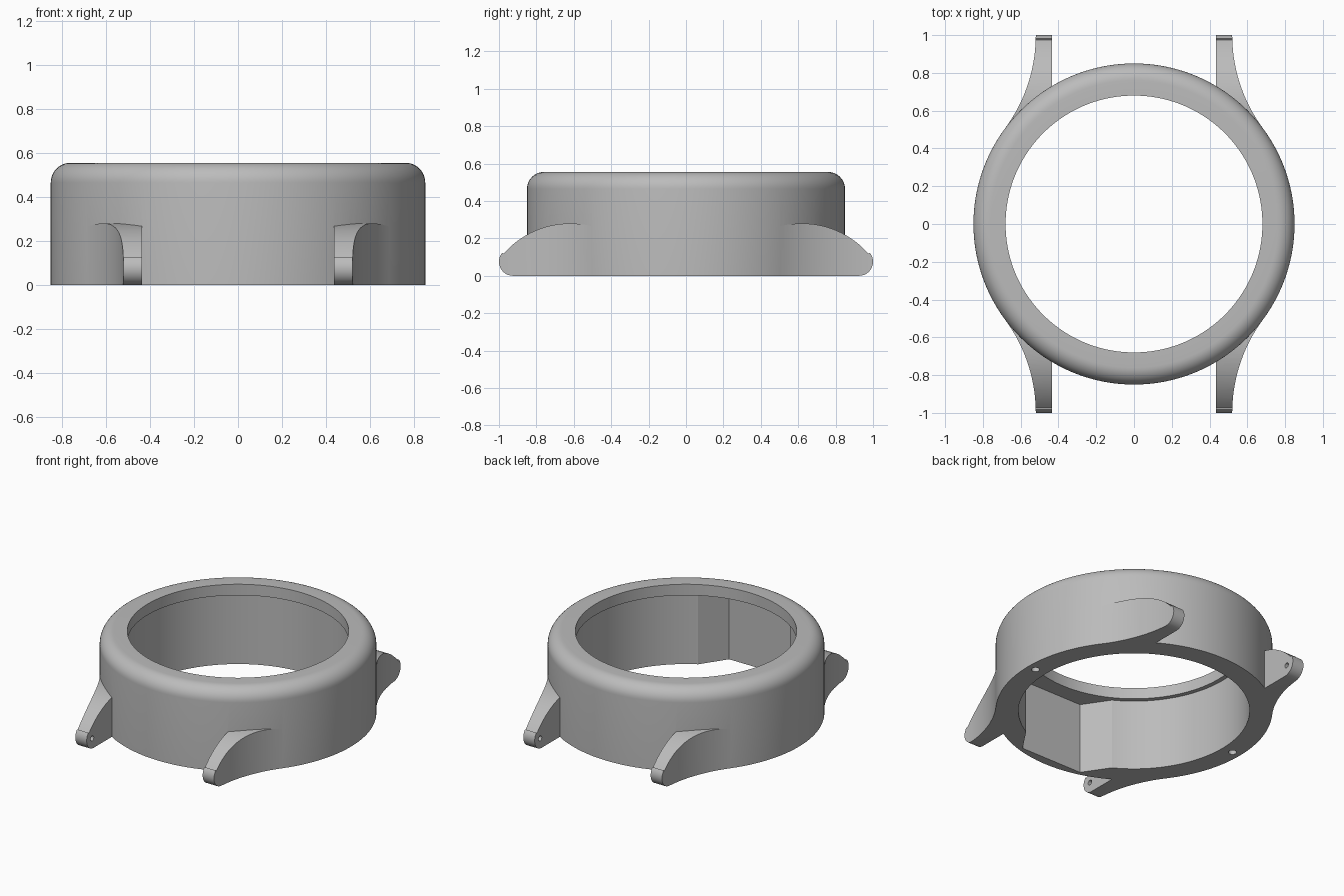
import bpy, bmesh
from math import sin, cos, pi, radians, atan2
from mathutils import Vector

cube = bpy.data.objects.get("Cube")
if cube:
    bpy.data.objects.remove(cube, do_unlink=True)

steel = bpy.data.materials.new("brushed_grey")
steel.use_nodes = True
GREY = (0.5, 0.5, 0.5, 1)
steel.diffuse_color = GREY
steel.node_tree.nodes["Principled BSDF"].inputs["Base Color"].default_value = GREY


def make_object(name, bm):
    bmesh.ops.recalc_face_normals(bm, faces=bm.faces)
    mesh = bpy.data.meshes.new(name)
    bm.to_mesh(mesh)
    bm.free()
    mesh.materials.append(steel)
    obj = bpy.data.objects.new(name, mesh)
    bpy.context.collection.objects.link(obj)
    return obj


def prism(name, points, push):
    """Solid swept from a closed outline of 3D points."""
    bm = bmesh.new()
    face = bm.faces.new([bm.verts.new(p) for p in points])
    out = bmesh.ops.extrude_face_region(bm, geom=[face])["geom"]
    verts = [v for v in out if isinstance(v, bmesh.types.BMVert)]
    bmesh.ops.translate(bm, verts=verts, vec=push)
    return make_object(name, bm)


def lathe(name, profile, steps=160):
    """Closed ring from an (r, z) outline."""
    bm = bmesh.new()
    rings = [[bm.verts.new((r * cos(2 * pi * i / steps), r * sin(2 * pi * i / steps), z))
              for r, z in profile] for i in range(steps)]
    n = len(profile)
    for i in range(steps):
        a, b = rings[i], rings[(i + 1) % steps]
        for j in range(n):
            k = (j + 1) % n
            bm.faces.new((a[j], b[j], b[k], a[k]))
    return make_object(name, bm)


def arc(cx, cy, r, start, end, n):
    return [(cx + r * cos(start + (end - start) * i / n),
             cy + r * sin(start + (end - start) * i / n)) for i in range(n + 1)]


def apply(obj, mod):
    bpy.context.view_layer.objects.active = obj
    bpy.ops.object.modifier_apply(modifier=mod.name)


def boolean(obj, tool, operation):
    mod = obj.modifiers.new(operation.title(), "BOOLEAN")
    mod.operation, mod.object, mod.solver = operation, tool, "EXACT"
    apply(obj, mod)
    bpy.data.objects.remove(tool, do_unlink=True)


# Case ring: bore, retaining lip and rounded top edge
R, TOP, FILLET, LIP = 0.85, 0.555, 0.09, 0.48
case = lathe("watch_case", [(0.71, 0), (R, 0)]
             + arc(R - FILLET, TOP - FILLET, FILLET, 0, pi / 2, 10)
             + [(0.68, TOP), (0.68, LIP), (0.71, LIP)])

# Lug: plan outline with a concave flank that runs tangent into the ring
fx, fy, fr = 1.35, 1.0, 0.83
flank = arc(fx, fy, fr, pi, pi + atan2(fy, fx), 20)
plan = [(0.435, 0.65), (0.435, 1.0)] + flank + [(0.62, 0.506)]
lug = prism("lugs", [(x, y, -0.1) for x, y in plan], Vector((0, 0, 0.6)))

# Lug: side outline with an arched top and rounded tip
crest = arc(0.62, -0.19, 0.47, radians(111), radians(41), 24)
tip = arc(0.925, 0.075, 0.075, radians(41), -pi / 2, 12)
side = [(0.45, 0)] + crest + tip
lug_side = prism("lug_side", [(0.3, y, z) for y, z in side], Vector((0.6, 0, 0)))
boolean(lug, lug_side, "INTERSECT")

# Blind strap pin hole in the inner face of the lug
pin = prism("pin_hole", [(0.4, y, z) for y, z in arc(0.94, 0.07, 0.017, 0, 2 * pi, 20)[:-1]],
            Vector((0.085, 0, 0)))
boolean(lug, pin, "DIFFERENCE")

# Four lugs, merged into the ring
mirror = lug.modifiers.new("Mirror", "MIRROR")
mirror.use_axis = (True, True, False)
mirror.use_mirror_merge = False
apply(lug, mirror)
boolean(case, lug, "UNION")

# Flat-sided pocket in the front of the bore
half = [(0.23, -0.79), (0.345, -0.62), (0.345, -0.5)]
pocket = half + [(-x, y) for x, y in reversed(half)]
boolean(case, prism("pocket", [(x, y, -0.1) for x, y in pocket],
                    Vector((0, 0, LIP + 0.1))), "DIFFERENCE")

# Screw holes under the ring
for s in (-1, 1):
    hole = arc(s * 0.79, 0, 0.025, 0, 2 * pi, 24)[:-1]
    boolean(case, prism("screw_hole", [(x, y, -0.05) for x, y in hole],
                        Vector((0, 0, 0.25))), "DIFFERENCE")

bpy.ops.object.select_all(action="DESELECT")
case.select_set(True)
bpy.context.view_layer.objects.active = case
bpy.ops.object.shade_smooth_by_angle(angle=radians(25))
